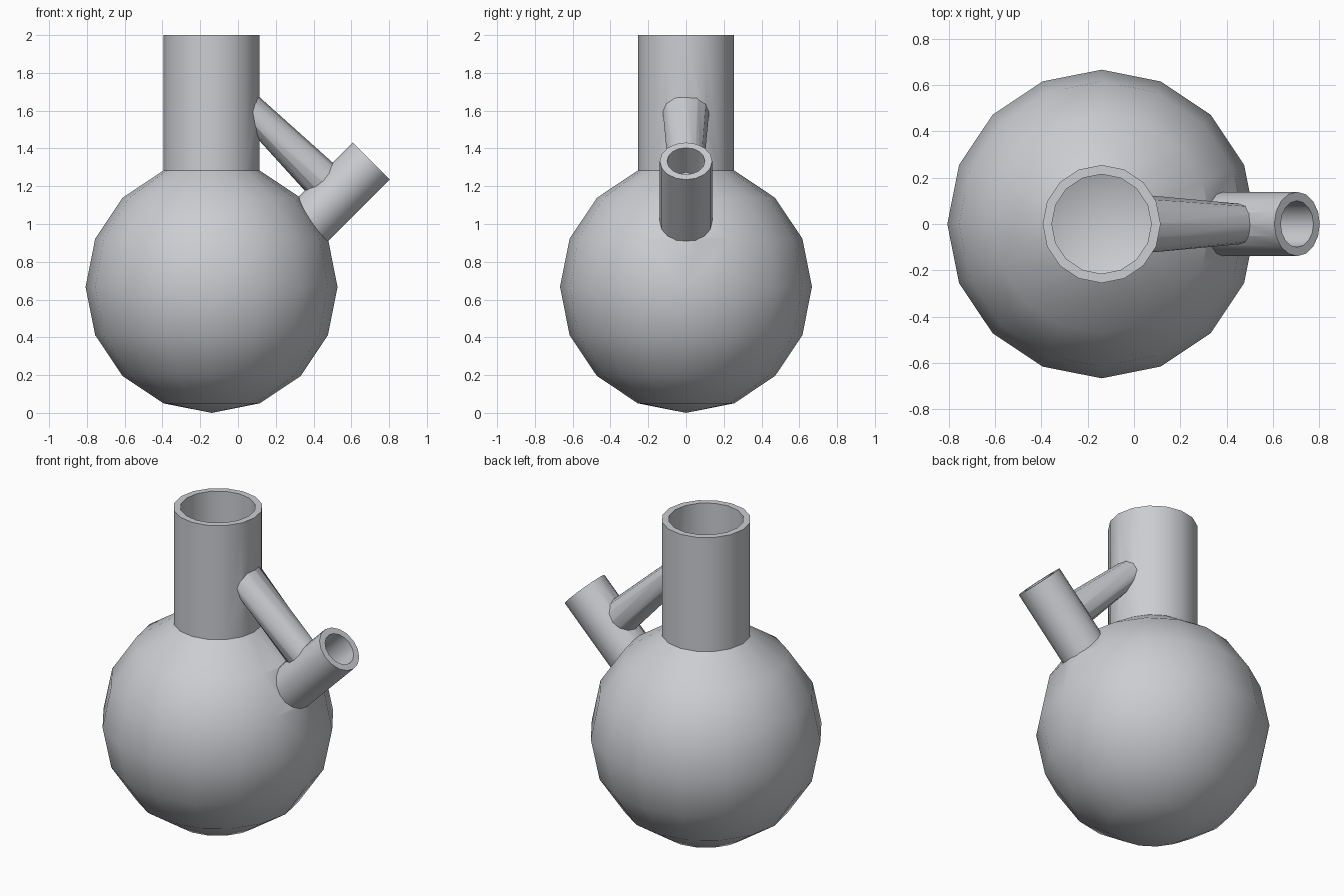
import bpy, bmesh
from math import sin, cos, pi, radians
from mathutils import Vector

cube = bpy.data.objects.get("Cube")
if cube:
    bpy.data.objects.remove(cube, do_unlink=True)

glass = bpy.data.materials.new("grey glass")
glass.use_nodes = True
colour = (0.6, 0.61, 0.64, 1)
glass.diffuse_color = colour
glass.node_tree.nodes["Principled BSDF"].inputs["Base Color"].default_value = colour

X, Y, Z = Vector((1, 0, 0)), Vector((0, 1, 0)), Vector((0, 0, 1))
CENTRE_X, RADIUS, WALL = -0.14, 0.667, 0.04


def ring(centre, u, v, ru, rv, sides):
    """Ellipse of points around a centre, spanned by u and v."""
    return [centre + u * ru * cos(2 * pi * i / sides) + v * rv * sin(2 * pi * i / sides)
            for i in range(sides)]


def loft(name, rings):
    """Closed solid skinned through a list of rings."""
    bm = bmesh.new()
    loops = [[bm.verts.new(p) for p in r] for r in rings]
    n = len(loops[0])
    for a, b in zip(loops, loops[1:]):
        for i in range(n):
            j = (i + 1) % n
            bm.faces.new((a[i], a[j], b[j], b[i]))
    bm.faces.new(loops[0][::-1])
    bm.faces.new(loops[-1])
    bmesh.ops.remove_doubles(bm, verts=bm.verts, dist=1e-5)
    bmesh.ops.recalc_face_normals(bm, faces=bm.faces)
    mesh = bpy.data.meshes.new(name)
    bm.to_mesh(mesh)
    bm.free()
    mesh.materials.append(glass)
    obj = bpy.data.objects.new(name, mesh)
    bpy.context.collection.objects.link(obj)
    return obj


def bulb_and_neck(name, radius, neck_radius, neck_base, top):
    """Sphere of eight bands whose top band is replaced by a neck."""
    profile = [(radius * sin(k * pi / 8), RADIUS - radius * cos(k * pi / 8)) for k in range(7)]
    profile += [(neck_radius, neck_base), (neck_radius, top)]
    return loft(name, [ring(Vector((CENTRE_X, 0, z)), X, Y, r, r, 16) for r, z in profile])


def side_tube(name, radius, start, end):
    """Slanted tube, measured along its axis from its mouth."""
    axis = (X + Z).normalized()
    across = (X - Z).normalized()
    mouth = Vector((0.705, 0, 1.333))
    return loft(name, [ring(mouth + axis * t, across, Y, radius, radius, 16)
                       for t in (start, end)])


def bridge_arm(name, inset, start, end):
    """Arm from an upright ring on the neck to a slanted ring on the tube."""
    upper = ring(Vector((0.105, 0, 1.565)), Z, Y, 0.115 - inset, 0.12 - inset, 12)
    lower = ring(Vector((0.43, 0, 1.248)), (X + Z).normalized(), Y,
                 0.105 - inset, 0.09 - inset, 12)
    return loft(name, [[a.lerp(b, t) for a, b in zip(upper, lower)] for t in (start, end)])


def combine(target, other, operation):
    mod = target.modifiers.new(operation.lower(), 'BOOLEAN')
    mod.operation, mod.solver, mod.object = operation, 'EXACT', other
    bpy.context.view_layer.objects.active = target
    bpy.ops.object.modifier_apply(modifier=mod.name)
    bpy.data.objects.remove(other, do_unlink=True)


# Outer shell
flask = bulb_and_neck("flask", RADIUS, 0.255, RADIUS * (1 + cos(pi / 8)), 2.0)
combine(flask, side_tube("side_tube", 0.139, -0.5, 0), 'UNION')
combine(flask, bridge_arm("bridge_arm", 0, -0.2, 1.2), 'UNION')

# Hollow interior
combine(flask, bulb_and_neck("bulb_hollow", RADIUS - WALL, 0.215, 1.25, 2.1), 'DIFFERENCE')
combine(flask, side_tube("tube_hollow", 0.1, -0.6, 0.1), 'DIFFERENCE')
combine(flask, bridge_arm("arm_hollow", 0.035, -0.3, 1.25), 'DIFFERENCE')

# Smooth shading with sharp rims and joints
bpy.ops.object.select_all(action='DESELECT')
flask.select_set(True)
bpy.context.view_layer.objects.active = flask
bpy.ops.object.shade_smooth_by_angle(angle=radians(35))
